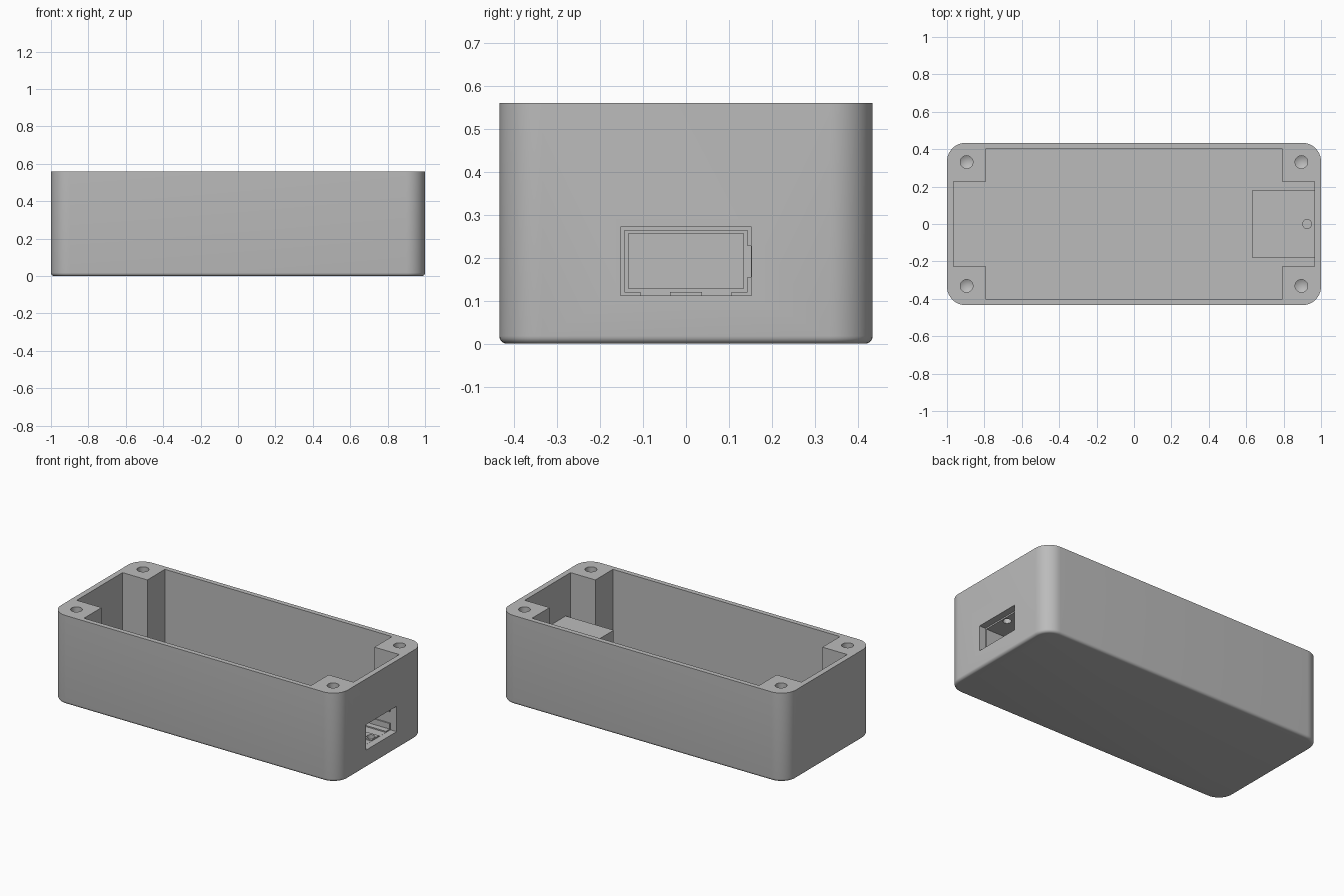
import bpy
import bmesh
from math import radians

cube = bpy.data.objects.get("Cube")
if cube:
    bpy.data.objects.remove(cube, do_unlink=True)

HX, HY, HEIGHT = 1.0, 0.434, 0.56
FLOOR, WALL = 0.035, 0.035

# Grey plastic
grey = bpy.data.materials.new("grey plastic")
grey.use_nodes = True
colour = (0.5, 0.5, 0.5, 1)
grey.diffuse_color = colour
grey.node_tree.nodes["Principled BSDF"].inputs["Base Color"].default_value = colour


def make(name, bm):
    bmesh.ops.recalc_face_normals(bm, faces=bm.faces)
    mesh = bpy.data.meshes.new(name)
    bm.to_mesh(mesh)
    bm.free()
    mesh.materials.append(grey)
    obj = bpy.data.objects.new(name, mesh)
    bpy.context.collection.objects.link(obj)
    return obj


def prism(name, points, z0, z1):
    bm = bmesh.new()
    face = bm.faces.new([bm.verts.new((x, y, z0)) for x, y in points])
    top = bmesh.ops.extrude_face_region(bm, geom=[face])["geom"]
    verts = [v for v in top if isinstance(v, bmesh.types.BMVert)]
    bmesh.ops.translate(bm, verts=verts, vec=(0, 0, z1 - z0))
    return make(name, bm)


def box(name, x, y, z):
    corners = [(x[0], y[0]), (x[1], y[0]), (x[1], y[1]), (x[0], y[1])]
    return prism(name, corners, *z)


def drill(name, x, y, radius, z0, z1, tip=0.0):
    """Round cutter, with an optional pointed lower end."""
    bm = bmesh.new()
    ring = bmesh.ops.create_circle(bm, cap_ends=True, radius=radius, segments=32)["verts"]
    bmesh.ops.translate(bm, verts=ring, vec=(x, y, z0))
    top = bmesh.ops.extrude_face_region(bm, geom=bm.faces[:])["geom"]
    verts = [v for v in top if isinstance(v, bmesh.types.BMVert)]
    bmesh.ops.translate(bm, verts=verts, vec=(0, 0, z1 - z0))
    if tip:
        base = [f for f in bm.faces if all(abs(v.co.z - z0) < 1e-5 for v in f.verts)]
        apex = bmesh.ops.poke(bm, faces=base)["verts"]
        bmesh.ops.translate(bm, verts=apex, vec=(0, 0, -tip))
    return make(name, bm)


def combine(target, tool, operation):
    mod = target.modifiers.new(operation.lower(), "BOOLEAN")
    mod.operation, mod.solver, mod.object = operation, "EXACT", tool
    bpy.context.view_layer.objects.active = target
    bpy.ops.object.modifier_apply(modifier=mod.name)
    bpy.data.objects.remove(tool, do_unlink=True)


# Outer shell: round vertical corners, then a small fillet round the base
body = box("enclosure_body", (-HX, HX), (-HY, HY), (0, HEIGHT))
bm = bmesh.new()
bm.from_mesh(body.data)
upright = [e for e in bm.edges if abs(e.verts[0].co.z - e.verts[1].co.z) > 0.1]
bmesh.ops.bevel(bm, geom=upright, offset=0.1, segments=12, profile=0.5, affect="EDGES")
base = [e for e in bm.edges if all(v.co.z < 1e-4 for v in e.verts)]
bmesh.ops.bevel(bm, geom=base, offset=0.018, segments=5, profile=0.5, affect="EDGES")
bm.to_mesh(body.data)
bm.free()

# Cross-shaped cavity leaving four corner posts
quarter = [(HX - WALL, 0.228), (0.792, 0.228), (0.792, 0.403)]
outline = []
for sx, sy in ((1, 1), (-1, 1), (-1, -1), (1, -1)):
    points = [(sx * x, sy * y) for x, y in quarter]
    outline += points if sx * sy > 0 else points[::-1]
combine(body, prism("cavity", outline, FLOOR, HEIGHT + 0.1), "DIFFERENCE")

# Screw holes in the posts
for sx in (-1, 1):
    for sy in (-1, 1):
        hole = drill("screw_hole", sx * 0.895, sy * 0.331, 0.034, 0.25, HEIGHT + 0.1, 0.02)
        combine(body, hole, "DIFFERENCE")

# Connector housing inside the end wall
combine(body, box("housing", (0.63, 0.98), (-0.18, 0.18), (0.02, 0.305)), "UNION")

# Stepped connector slot: mouth, pocket, rear opening, then grooves
mouth_end, pocket_end = 0.957, 0.66
cuts = [
    ((mouth_end, 1.1), (-0.152, 0.152), (0.112, 0.272)),
    ((pocket_end, 1.05), (-0.143, 0.143), (0.12, 0.263)),
    ((0.6, 1.04), (-0.134, 0.134), (0.128, 0.256)),
    ((pocket_end, 1.03), (0.1, 0.151), (0.155, 0.227)),
    ((pocket_end, 1.02), (-0.106, -0.037), (0.1125, 0.2)),
    ((pocket_end, 1.02), (0.037, 0.106), (0.1125, 0.2)),
]
for cut in cuts:
    combine(body, box("slot_cut", *cut), "DIFFERENCE")

# Locking pin hole through the housing roof and into the slot floor
combine(body, drill("pin_hole", 0.926, 0, 0.024, 0.06, 0.4), "DIFFERENCE")

# Smooth rounded surfaces, crisp edges
bpy.ops.object.select_all(action="DESELECT")
body.select_set(True)
bpy.context.view_layer.objects.active = body
bpy.ops.object.shade_smooth_by_angle(angle=radians(30))
